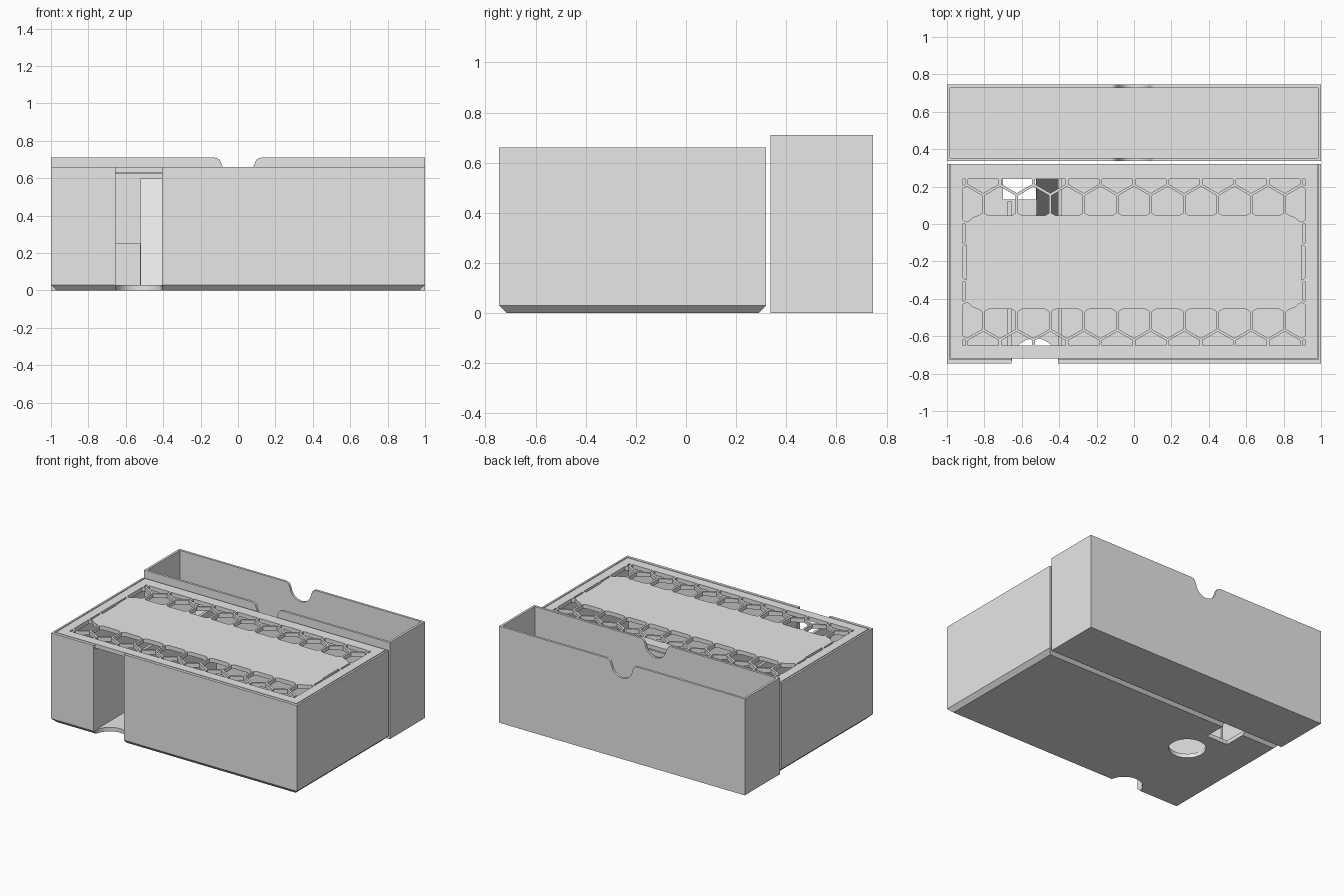
import bpy, bmesh, math

old = bpy.data.objects.get("Cube")
if old:
    bpy.data.objects.remove(old, do_unlink=True)

grey = bpy.data.materials.new("plain_grey")
grey.use_nodes = True
grey.diffuse_color = (0.8, 0.8, 0.8, 1)
grey.node_tree.nodes["Principled BSDF"].inputs["Base Color"].default_value = (0.8, 0.8, 0.8, 1)


def prisms(name, outlines, low, high, axis="z"):
    """Extrude closed outlines between two levels on one axis."""
    bm = bmesh.new()
    place = {"x": lambda a, b, c: (c, a, b),
             "y": lambda a, b, c: (a, c, b),
             "z": lambda a, b, c: (a, b, c)}[axis]
    for pts in outlines:
        ends = [[bm.verts.new(place(a, b, c)) for a, b in pts] for c in (low, high)]
        n = len(pts)
        bm.faces.new(ends[0][::-1])
        bm.faces.new(ends[1])
        for i in range(n):
            j = (i + 1) % n
            bm.faces.new((ends[0][i], ends[0][j], ends[1][j], ends[1][i]))
    bmesh.ops.recalc_face_normals(bm, faces=bm.faces)
    mesh = bpy.data.meshes.new(name)
    bm.to_mesh(mesh)
    bm.free()
    mesh.materials.append(grey)
    ob = bpy.data.objects.new(name, mesh)
    bpy.context.collection.objects.link(ob)
    return ob


def block(name, x, y, z):
    return prisms(name, [[(x[0], y[0]), (x[1], y[0]), (x[1], y[1]), (x[0], y[1])]], *z)


def arc(cx, cy, r, start, end, steps):
    return [(cx + r * math.cos(math.radians(start + (end - start) * i / steps)),
             cy + r * math.sin(math.radians(start + (end - start) * i / steps)))
            for i in range(steps + 1)]


def cut(target, tool, operation="DIFFERENCE"):
    mod = target.modifiers.new("cut", "BOOLEAN")
    mod.operation, mod.solver, mod.object = operation, "EXACT", tool
    bpy.context.view_layer.objects.active = target
    bpy.ops.object.modifier_apply(modifier=mod.name)
    bpy.data.objects.remove(tool, do_unlink=True)


# Main box with a chamfered bottom edge
BACK, FRONT, TOP = 0.32, -0.745, 0.66
box = block("main_box", (-1, 1), (FRONT, BACK), (0, TOP))
bm = bmesh.new()
bm.from_mesh(box.data)
bmesh.ops.bevel(bm, geom=[e for e in bm.edges if all(v.co.z < 0.01 for v in e.verts)],
                offset=0.03, segments=1, affect="EDGES")
bm.to_mesh(box.data)
bm.free()
cut(box, block("cavity", (-0.97, 0.97), (-0.715, 0.3), (0.03, 0.8)))
cut(box, block("lid_slot", (-0.986, 0.986), (-0.724, 0.4), (0.625, 0.8)))

# Front opening, finger notch, floor hole and rear outlet
CHUTE = (-0.655, -0.405)
MID = sum(CHUTE) / 2
cut(box, block("front_cut", CHUTE, (-0.9, -0.7), (0.022, 0.8)))
for y in (-0.735, -0.08):
    cut(box, prisms("round_cut", [arc(MID, y, 0.124, 0, 352.5, 47)], -0.1, 0.1))
cut(box, block("outlet_cut", (-0.7, -0.525), (0.13, 0.4), (-0.1, 0.25)))

# Chute walls and steep ramp inside
for name, x, end in (("chute_wall_right", (CHUTE[0] - 0.02, CHUTE[0]), 0.12),
                     ("chute_wall_left", (CHUTE[1], CHUTE[1] + 0.02), 0.3)):
    block(name, x, (-0.714, end), (0.03, 0.62))
prisms("chute_ramp", [[(0.04, 0.03), (0.3, 0.03), (0.3, 0.6), (0.26, 0.6)]], -0.52, CHUTE[1], "x")

# Sliding lid with honeycomb openings around a solid panel
lid = block("sliding_lid", (-0.98, 0.98), (-0.718, BACK), (0.63, TOP))
PITCH, CENTRE = 0.179, -0.205
hexes = []
for row in range(-3, 4):
    for col in range(-6, 7):
        cx = (col + 0.5 * (row % 2)) * PITCH
        cy = CENTRE + row * PITCH * math.sqrt(3) / 2
        hexes.append(arc(cx, cy, 0.095, 30, 330, 5))
holes = prisms("honeycomb_cut", hexes, 0.5, 0.8)
cut(holes, block("hole_area", (-0.915, 0.915), (-0.65, 0.24), (0.55, 0.75)), "INTERSECT")
R = 0.07
panel = [p for sx, sy, a in ((1, 1, 0), (-1, 1, 90), (-1, -1, 180), (1, -1, 270))
         for p in arc(sx * (0.895 - R), CENTRE + sy * (0.25 - R), R, a, a + 90, 6)]
cut(holes, prisms("solid_panel", [panel], 0.4, 0.9))
cut(lid, holes)

# Open tray behind the box, with thumb notches in both long walls
tray = block("rear_tray", (-1, 1), (0.337, 0.745), (0, 0.71))
cut(tray, block("tray_cavity", (-0.983, 0.983), (0.354, 0.728), (0.017, 0.9)))
notch = [(-0.125, 0.8), (-0.125, 0.71)] + arc(-0.125, 0.675, 0.035, 80, 15, 5)
notch += arc(0, 0.68, 0.085, 190, 350, 16)
notch += arc(0.125, 0.675, 0.035, 165, 100, 5) + [(0.125, 0.71), (0.125, 0.8)]
cut(tray, prisms("thumb_notch", [notch], 0.2, 0.9, "y"))
